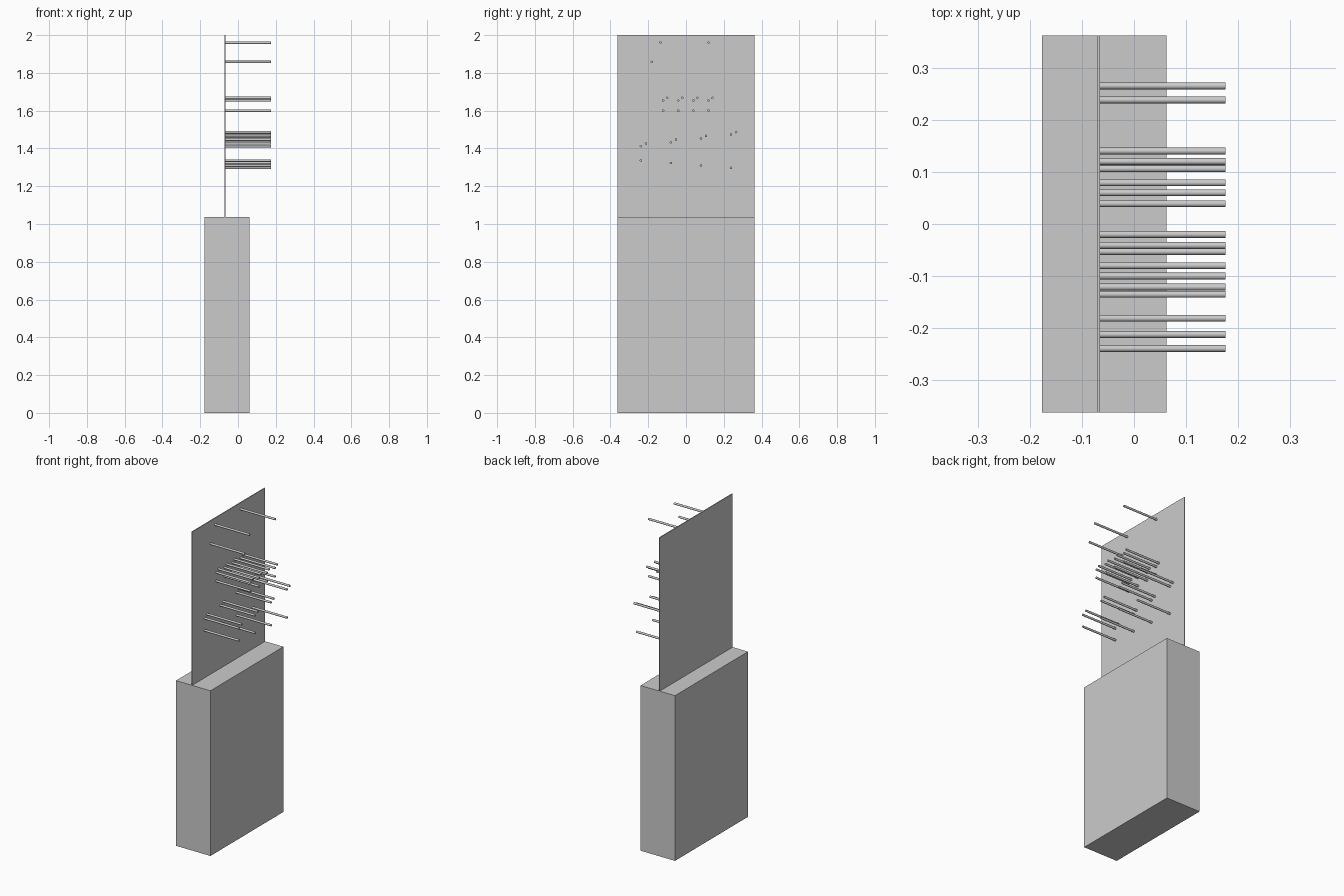
import bpy
import math

cube = bpy.data.objects.get("Cube")
if cube:
    bpy.data.objects.remove(cube, do_unlink=True)

# Single plain grey material
grey = bpy.data.materials.new("plain_grey")
grey.use_nodes = True
grey.diffuse_color = (0.6, 0.6, 0.6, 1)
grey.node_tree.nodes["Principled BSDF"].inputs["Base Color"].default_value = (0.6, 0.6, 0.6, 1)


def box(name, x0, x1, half_y, z0, z1):
    bpy.ops.mesh.primitive_cube_add(size=1, location=((x0 + x1) / 2, 0, (z0 + z1) / 2))
    ob = bpy.context.object
    ob.name = name
    ob.scale = (x1 - x0, 2 * half_y, z1 - z0)
    bpy.ops.object.transform_apply(location=False, rotation=False, scale=True)
    ob.data.materials.append(grey)


HALF_WIDTH = 0.362
PANEL_FACE = -0.065
PEG_TIP = 0.176
PEG_RADIUS = 0.0065


def peg(y, z):
    bpy.ops.mesh.primitive_cylinder_add(
        vertices=16, radius=PEG_RADIUS, depth=PEG_TIP - PANEL_FACE,
        location=((PANEL_FACE + PEG_TIP) / 2, y, z), rotation=(0, math.pi / 2, 0))
    ob = bpy.context.object
    ob.name = "peg"
    ob.data.materials.append(grey)
    bpy.ops.object.shade_smooth_by_angle(angle=math.radians(40))


# Base cabinet and upright back panel
box("base_cabinet", -0.177, 0.062, HALF_WIDTH, 0, 1.037)
box("back_panel", -0.071, PANEL_FACE, HALF_WIDTH, 1.037, 2)

# Single pegs near the top
for y, z in ((-0.135, 1.96), (0.12, 1.96), (-0.181, 1.858)):
    peg(y, z)

# Rows of four pegs: first y, y step, first z, z step
rows = (
    (-0.121, 0.08, 1.6, 0),
    (-0.121, 0.08, 1.654, 0),
    (-0.1, 0.08, 1.668, 0),
    (-0.239, 0.159, 1.412, 0.0205),
    (-0.212, 0.159, 1.427, 0.0197),
    (-0.239, 0.159, 1.336, -0.013),
)
for y, dy, z, dz in rows:
    for i in range(4):
        peg(y + i * dy, z + i * dz)
